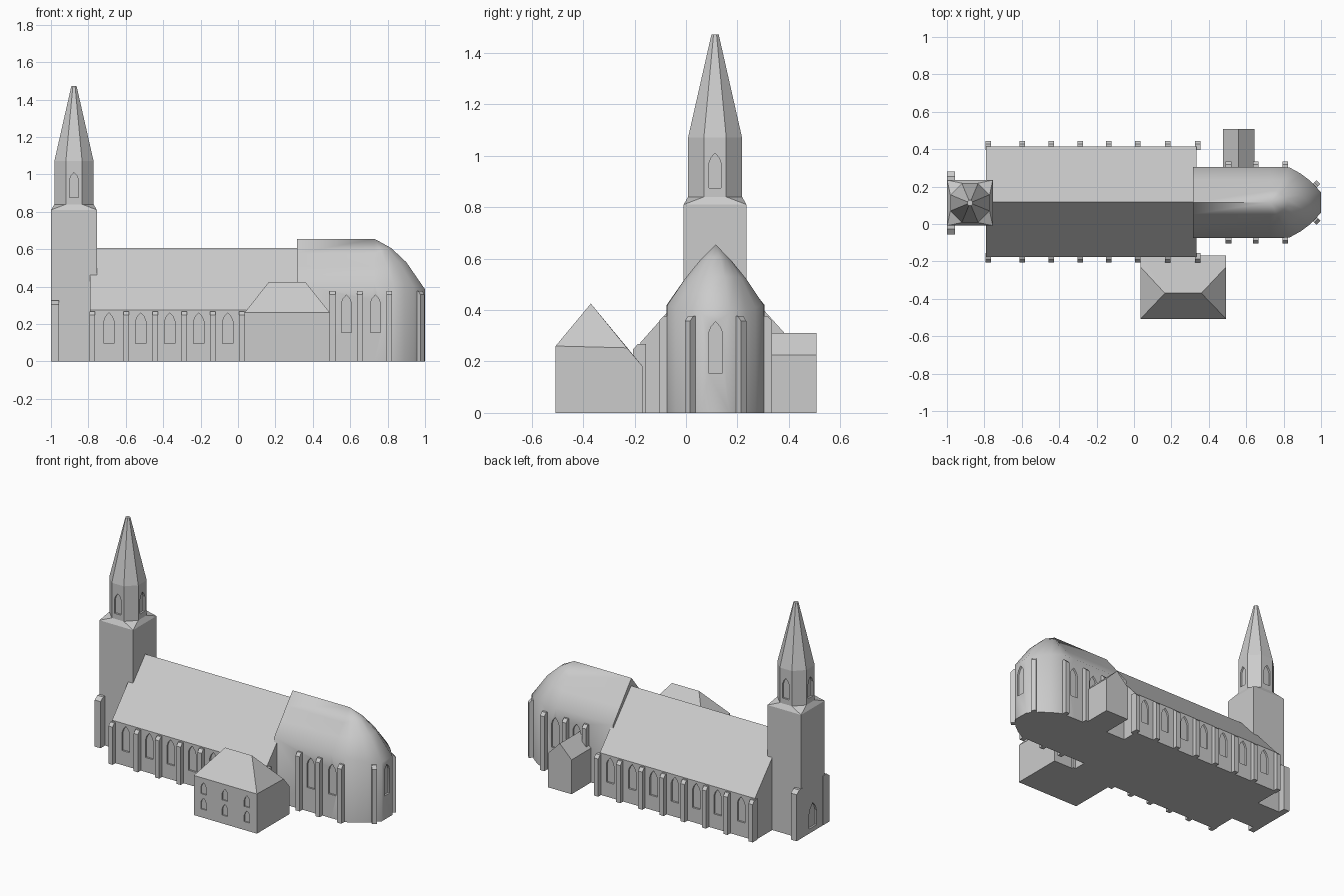
import bpy, bmesh, math
from mathutils import Matrix, Vector

if "Cube" in bpy.data.objects:
    bpy.data.objects.remove(bpy.data.objects["Cube"])

stone = bpy.data.materials.new("grey stone")
stone.diffuse_color = (0.6, 0.6, 0.6, 1)
stone.use_nodes = True
stone.node_tree.nodes["Principled BSDF"].inputs["Base Color"].default_value = stone.diffuse_color
AXIS = 0.115                     # y of the church's long axis


def finish(name, bm):
    bmesh.ops.remove_doubles(bm, verts=bm.verts, dist=1e-5)
    bmesh.ops.recalc_face_normals(bm, faces=bm.faces)
    mesh = bpy.data.meshes.new(name)
    bm.to_mesh(mesh)
    bm.free()
    mesh.materials.append(stone)
    ob = bpy.data.objects.new(name, mesh)
    bpy.context.collection.objects.link(ob)
    return ob


def hull(name, pts):
    """Convex solid around the points."""
    bm = bmesh.new()
    for p in pts:
        bm.verts.new(p)
    bmesh.ops.convex_hull(bm, input=bm.verts)
    bmesh.ops.dissolve_limit(bm, angle_limit=0.01, verts=bm.verts, edges=bm.edges)
    return finish(name, bm)


def add_prism(bm, pts, y0, y1, mat):
    """Extrude a local x-z outline along local y."""
    a = [bm.verts.new(mat @ Vector((x, y0, z))) for x, z in pts]
    b = [bm.verts.new(mat @ Vector((x, y1, z))) for x, z in pts]
    bm.faces.new(a)
    bm.faces.new(b[::-1])
    for i in range(len(a)):
        j = (i + 1) % len(a)
        bm.faces.new((a[i], b[i], b[j], a[j]))


def frame(x, y, deg):
    """Wall frame: 0 faces south, 90 east, 180 north, -90 west."""
    return Matrix.Translation((x, y, 0)) @ Matrix.Rotation(math.radians(deg), 4, 'Z')


def buttresses(name, places, height, depth, width=0.03):
    bm = bmesh.new()
    prof = [(-0.02, 0), (depth, 0), (depth, height - 0.02),
            (depth * 0.4, height), (-0.02, height)]
    for x, y, deg in places:
        add_prism(bm, prof, -width / 2, width / 2, frame(x, y, deg - 90))
    return finish(name, bm)


def cut_windows(ob, windows, depth=0.012):
    """Recess pointed windows: (x, y, facing, bottom, top, width)."""
    bm = bmesh.new()
    for x, y, deg, z0, z1, w in windows:
        h, r = w / 2, z1 - w * 0.85
        pts = [(-h, z0), (h, z0), (h, r), (h * 0.66, r + (z1 - r) * 0.55), (0, z1),
               (-h * 0.66, r + (z1 - r) * 0.55), (-h, r)]
        add_prism(bm, pts, -0.02, depth, frame(x, y, deg))
    cutter = finish("window_cutter", bm)
    cutter.hide_render = True
    mod = ob.modifiers.new("windows", 'BOOLEAN')
    mod.operation, mod.solver, mod.object = 'DIFFERENCE', 'EXACT', cutter
    deps = bpy.context.evaluated_depsgraph_get()
    mesh = bpy.data.meshes.new_from_object(ob.evaluated_get(deps))
    ob.modifiers.clear()
    ob.data = mesh
    bpy.data.objects.remove(cutter)


def ring(cx, cy, r, z, n):
    """Regular polygon with flat sides facing the axes; r is the inner radius."""
    R = r / math.cos(math.pi / n)
    return [(cx + R * math.cos((i + 0.5) * math.tau / n),
             cy + R * math.sin((i + 0.5) * math.tau / n), z) for i in range(n)]


# Tower shaft with skirt, belfry and spire
TX, TY = -0.877, 0.113
shaft = hull("tower_shaft", ring(TX, TY, 0.122, 0, 4) + ring(TX, TY, 0.122, 0.81, 4)
             + ring(TX, TY, 0.105, 0.84, 8))
cut_windows(shaft, [(TX - 0.122, TY, -90, 0.03, 0.19, 0.08)])
belfry = hull("belfry", ring(TX, TY, 0.105, 0.82, 8) + ring(TX, TY, 0.105, 1.07, 8))
cut_windows(belfry, [(TX + 0.105 * math.sin(math.radians(d)),
                      TY - 0.105 * math.cos(math.radians(d)), d, 0.875, 1.01, 0.048)
                     for d in (0, 90, 180, -90)])
hull("spire", ring(TX, TY, 0.105, 1.07, 8) + ring(TX, TY, 0.014, 1.472, 8))
buttresses("tower_buttresses", [(-0.979, TY - 0.122, 0), (-0.979, TY + 0.122, 180)],
           0.325, 0.047, 0.042)

# Nave with steep gabled roof
NS, NN = -0.176, 0.415
bm = bmesh.new()
add_prism(bm, [(NS, 0), (NN, 0), (NN, 0.275), (AXIS + 0.003, 0.605), (NS, 0.275)],
          -0.334, 0.79, frame(0, 0, 90))
nave = finish("nave", bm)
sides = ((NS, 0), (NN, 180))
cut_windows(nave, [(x, y, d, 0.095, 0.26, 0.055) for y, d in sides
                   for x in (-0.69, -0.52, -0.365, -0.21, -0.055, 0.1, 0.26)])
buttresses("nave_buttresses", [(x, y, d) for y, d in sides for x in
           (-0.78, -0.597, -0.442, -0.287, -0.135, 0.02, 0.18, 0.34)], 0.267, 0.03)

# Choir with rounded apse: columns of points from floor to ridge
half = [(0.315, 0.19, 0.42), (0.73, 0.19, 0.42), (0.83, 0.188, 0.418),
        (0.89, 0.155, 0.41), (0.94, 0.118, 0.4), (1.0, 0.055, 0.385)]
eaves = [(x, -y, z) for x, y, z in half] + half[::-1]
bm = bmesh.new()
cols = []
for x, y, z in eaves:
    ax = min(x, 0.73)
    fwd = (x - ax) / 0.27
    col = [bm.verts.new((x, AXIS + y, 0))]
    for s, bulge in ((1, 0), (0.63, 0.045), (0.33, 0.04), (0, 0)):
        col.append(bm.verts.new((ax + (x - ax) * s, AXIS + y * s,
                                 0.655 + (z - 0.655) * s + bulge * fwd)))
    cols.append(col)
for a, b in zip(cols, cols[1:]):
    for i in range(4):
        bm.faces.new((a[i], b[i], b[i + 1], a[i + 1]))
bm.faces.new([c[0] for c in cols])
bm.faces.new(cols[0] + cols[-1][::-1])
choir = finish("choir", bm)
CS, CN = AXIS - 0.19, AXIS + 0.19
sides = ((CS, 0), (CN, 180))
cut_windows(choir, [(x, y, d, 0.155, 0.355, 0.055) for y, d in sides for x in (0.58, 0.735)]
            + [(1.0, AXIS, 90, 0.155, 0.355, 0.055)])
bpy.ops.object.select_all(action='DESELECT')
bpy.context.view_layer.objects.active = choir
choir.select_set(True)
bpy.ops.object.shade_smooth_by_angle(angle=math.radians(45))
buttresses("choir_buttresses", [(x, y, d) for y, d in sides for x in (0.505, 0.65, 0.808)]
           + [(0.965, AXIS - 0.088, 45), (0.965, AXIS + 0.088, 135)], 0.377, 0.03)

# Hipped side house to the south
hx = (0.035, 0.492)
house = hull("side_house", [(x, y, z) for x in hx for y, z in
             ((-0.507, 0), (-0.507, 0.26), (-0.23, 0.253), (-0.168, 0.18), (-0.168, 0))]
             + [(0.165, -0.37, 0.425), (0.36, -0.37, 0.425)])
cut_windows(house, [(x, -0.507, 0, z, z + 0.075, 0.04)
                    for x in (0.105, 0.26, 0.42) for z in (0.055, 0.155)], 0.008)

# Small gabled vestry to the north
hull("vestry", [(x, y, z) for y in (0.295, 0.507) for x, z in
     ((0.475, 0), (0.645, 0), (0.645, 0.225), (0.56, 0.31), (0.475, 0.225))])
